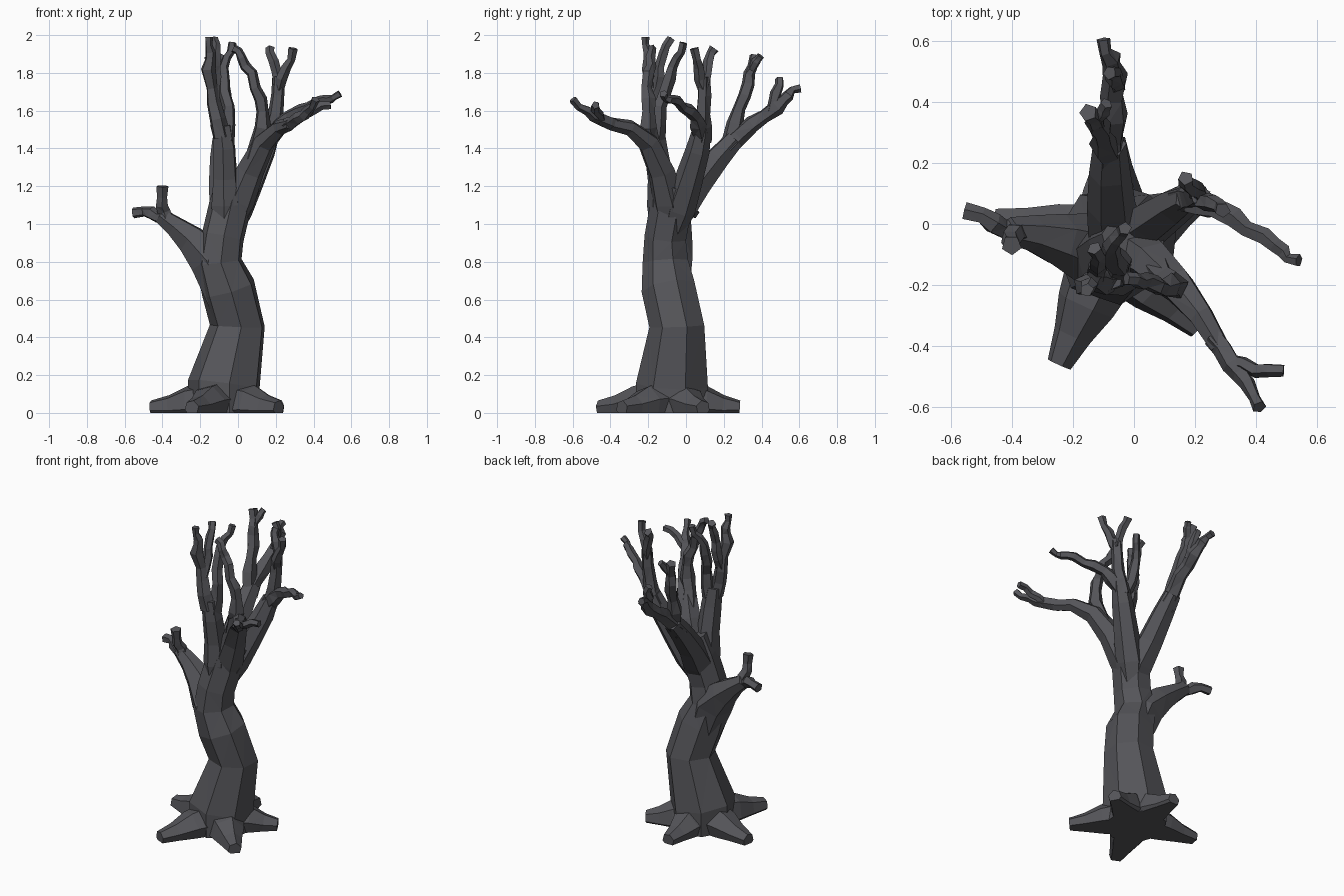
import bpy, bmesh, math, random
from mathutils import Vector

random.seed(4)
parts = []
bark = bpy.data.materials.new("bark")
bark.diffuse_color = (0.09, 0.09, 0.10, 1)


def tube(name, path, sides=6, rough=0.0, spin=0.0):
    """Closed faceted tube; path = (x, y, z, radius) stations, roughened for twigs."""
    st = [(Vector(p[:3]), p[3]) for p in path]
    if rough:
        fine = [st[0]]
        for (a, ra), (b, rb) in zip(st, st[1:]):
            jit = Vector([random.uniform(-rough, rough) for _ in range(3)])
            fine.append(((a + b) / 2 + jit, (ra + rb) / 2 * random.uniform(0.82, 1.05)))
            fine.append((b, rb * random.uniform(0.95, 1.15)))
        st = fine
    bm = bmesh.new()
    u, rings = None, []
    for i, (c, r) in enumerate(st):
        t = (st[min(i + 1, len(st) - 1)][0] - st[max(i - 1, 0)][0]).normalized()
        if u is None:
            u = Vector((1, 0, 0)) if abs(t.x) < 0.8 else Vector((0, 0, 1))
        u = (u - t * u.dot(t)).normalized()
        v = t.cross(u)
        ring = []
        for k in range(sides):
            a = 2 * math.pi * k / sides + spin
            rr = r * (random.uniform(0.93, 1.1) if rough else 1)
            ring.append(bm.verts.new(c + (u * math.cos(a) + v * math.sin(a)) * rr))
        rings.append(ring)
    for a, b in zip(rings, rings[1:]):
        for k in range(sides):
            n = (k + 1) % sides
            bm.faces.new((a[k], a[n], b[n], b[k]))
    bm.faces.new(rings[0][::-1])
    bm.faces.new(rings[-1])
    bmesh.ops.triangulate(bm, faces=bm.faces)
    me = bpy.data.meshes.new(name)
    bm.to_mesh(me)
    bm.free()
    me.materials.append(bark)
    ob = bpy.data.objects.new(name, me)
    bpy.context.collection.objects.link(ob)
    parts.append(ob)
    return ob


def twig(name, path):
    tube(name, path, sides=5, rough=0.011, spin=random.random())


# Trunk: leaning, swaying column
trunk = tube("tree", [
    (-.07, -.07, -.06, .19), (-.07, -.07, .15, .197), (.0, -.045, .46, .150),
    (-.05, -.09, .66, .147), (-.10, -.105, .80, .125), (-.08, -.105, .93, .115),
    (-.04, -.075, 1.10, .115), (.0, -.055, 1.22, .112)], sides=7, spin=.35)

# Roots spreading on the ground
for i, (x, y) in enumerate([(-.46, .01), (-.245, -.46), (.215, -.34), (.225, .09), (-.07, .285)]):
    c = Vector((-.07, -.07))
    d = Vector((x, y)) - c
    pts = []
    for f, z, r in [(.12, .05, .13), (.5, .045, .10), (.75, .03, .066), (1, .025, .042)]:
        p = c + d * f
        pts.append((p.x, p.y, z, r))
    tube("root_%d" % i, pts, sides=6, spin=.25)

# Low side branch on the left, with two stubs
tube("side_branch", [(-.03, -.09, .52, .10), (-.14, -.085, .81, .122), (-.245, -.05, .915, .086),
                     (-.33, -.03, .985, .06), (-.41, -.02, 1.045, .043)], spin=.3)
twig("side_stub_out", [(-.38, -.03, 1.03, .04), (-.46, .0, 1.06, .035), (-.555, .04, 1.06, .028)])
twig("side_stub_up", [(-.38, -.03, 1.02, .042), (-.405, -.05, 1.10, .032), (-.40, -.07, 1.20, .03)])

# Upright front limb and its three tips
tube("upright_limb", [(-.06, -.11, .92, .07), (-.065, -.125, 1.10, .082), (-.068, -.135, 1.24, .068),
                      (-.072, -.16, 1.40, .062), (-.085, -.17, 1.52, .052)], spin=.4)
twig("upright_twig_left", [(-.09, -.18, 1.46, .05), (-.13, -.18, 1.64, .036), (-.16, -.20, 1.82, .034),
                           (-.145, -.20, 1.91, .025), (-.155, -.215, 1.99, .022)])
twig("upright_twig_mid", [(-.13, -.18, 1.66, .032), (-.12, -.14, 1.78, .028),
                          (-.12, -.12, 1.90, .024), (-.13, -.08, 1.98, .022)])
twig("upright_twig_right", [(-.07, -.16, 1.44, .052), (-.05, -.14, 1.62, .036), (-.075, -.09, 1.77, .032),
                            (-.06, -.05, 1.88, .025), (-.03, -.015, 1.96, .021)])

# Front right limb with forked end and an arching twig
tube("front_right_limb", [(-.05, -.08, .95, .06), (.0, -.09, 1.12, .09), (.065, -.13, 1.28, .075),
                          (.14, -.20, 1.43, .06), (.22, -.30, 1.51, .043), (.28, -.40, 1.53, .034)], spin=.2)
twig("front_right_tip_a", [(.26, -.37, 1.525, .036), (.32, -.46, 1.56, .032), (.37, -.52, 1.60, .026),
                           (.41, -.60, 1.66, .02)])
twig("front_right_tip_b", [(.31, -.45, 1.55, .028), (.40, -.48, 1.60, .024), (.49, -.48, 1.63, .02)])
twig("arching_twig", [(.09, -.16, 1.35, .055), (.13, -.20, 1.51, .042), (.12, -.20, 1.66, .036),
                      (.075, -.20, 1.80, .03), (.02, -.19, 1.88, .024), (-.025, -.18, 1.93, .02)])

# Back right limb: upright fork plus a long forward twig
tube("back_right_limb", [(-.06, -.09, .90, .05), (.0, -.035, 1.08, .086), (.065, .01, 1.22, .076),
                         (.14, .062, 1.39, .064), (.18, .085, 1.50, .05)], spin=.5)
twig("back_right_stem", [(.16, .08, 1.44, .054), (.20, .09, 1.58, .037), (.215, .095, 1.78, .034)])
twig("back_right_tip_a", [(.215, .095, 1.74, .032), (.19, .12, 1.86, .026), (.17, .15, 1.93, .024)])
twig("back_right_tip_b", [(.215, .095, 1.72, .032), (.255, .07, 1.83, .027), (.29, .045, 1.93, .024)])
twig("forward_twig", [(.14, .07, 1.40, .05), (.23, .065, 1.53, .04), (.33, .02, 1.60, .032),
                      (.43, -.04, 1.65, .027), (.49, -.09, 1.66, .022), (.54, -.12, 1.69, .02)])

# Back limb and its branches
tube("back_limb", [(-.06, -.11, .90, .05), (-.055, -.035, 1.08, .095), (-.075, .06, 1.21, .08),
                   (-.08, .17, 1.35, .068), (-.08, .26, 1.45, .055)], spin=.1)
twig("back_limb_upper", [(-.085, .19, 1.37, .055), (-.10, .26, 1.53, .043), (-.11, .31, 1.68, .036),
                         (-.125, .335, 1.80, .03), (-.15, .365, 1.89, .026)])
twig("back_limb_upper_fork", [(-.12, .33, 1.79, .026), (-.10, .37, 1.86, .023), (-.09, .395, 1.89, .02)])
twig("back_limb_lower", [(-.08, .22, 1.41, .056), (-.065, .35, 1.53, .046), (-.06, .48, 1.62, .04),
                         (-.075, .54, 1.68, .03), (-.10, .605, 1.72, .024)])
twig("back_limb_lower_fork", [(-.06, .46, 1.60, .035), (-.065, .475, 1.69, .028), (-.08, .495, 1.77, .022)])

# Weld everything into one skin
helpers = bpy.data.collections.new("union_parts")
bpy.context.scene.collection.children.link(helpers)
for ob in parts[1:]:
    bpy.context.collection.objects.unlink(ob)
    helpers.objects.link(ob)
mod = trunk.modifiers.new("union", 'BOOLEAN')
mod.operation = 'UNION'
mod.solver = 'EXACT'
mod.operand_type = 'COLLECTION'
mod.collection = helpers
bpy.context.view_layer.objects.active = trunk
trunk.select_set(True)
bpy.ops.object.modifier_apply(modifier=mod.name)
for ob in parts[1:]:
    bpy.data.objects.remove(ob)
bpy.data.collections.remove(helpers)

# Slice flat at the ground and close the underside
bm = bmesh.new()
bm.from_mesh(trunk.data)
cut = bmesh.ops.bisect_plane(bm, geom=bm.verts[:] + bm.edges[:] + bm.faces[:],
                             plane_co=(0, 0, 0), plane_no=(0, 0, 1), clear_inner=True)
rim = [e for e in cut["geom_cut"] if isinstance(e, bmesh.types.BMEdge)]
bmesh.ops.holes_fill(bm, edges=rim, sides=0)
bmesh.ops.recalc_face_normals(bm, faces=bm.faces)
bm.to_mesh(trunk.data)
bm.free()
